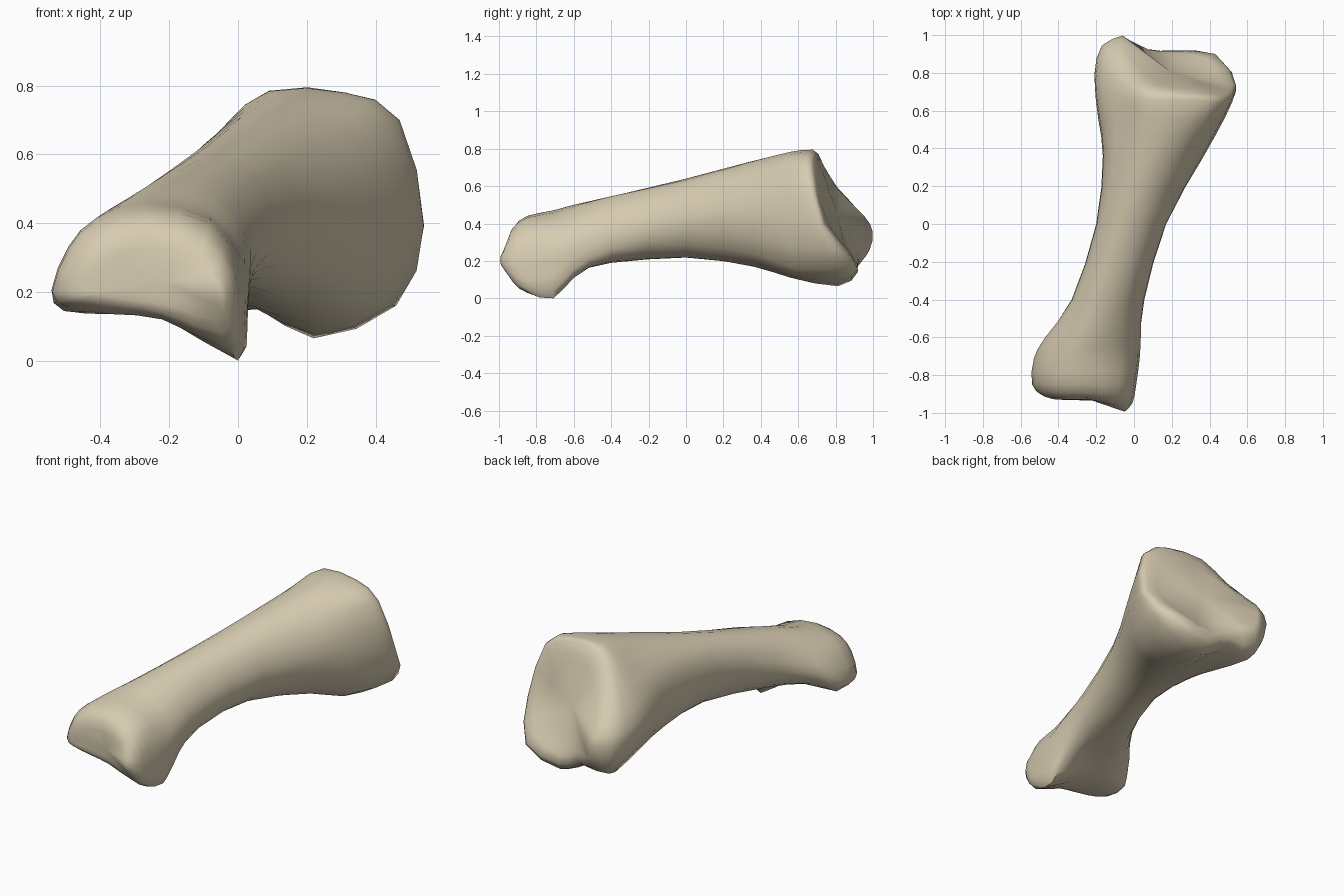
import bpy
import bmesh
from mathutils import Vector

cube = bpy.data.objects.get("Cube")
if cube:
    bpy.data.objects.remove(cube, do_unlink=True)


def cross_section(y, points, lean=0.0):
    """Ring of (x, z) points, with an optional third value shifting a point in y."""
    ring = []
    for point in points:
        x, z = point[:2]
        shift = point[2] if len(point) > 2 else 0.0
        ring.append(Vector((x, y + lean * (0.8 - z) + shift, z)))
    return ring


def spline(a, b, c, d, t):
    """Smooth curve between b and c."""
    return 0.5 * (2 * b + (c - a) * t + (2 * a - 5 * b + 4 * c - d) * t ** 2
                  + (3 * b - a - 3 * c + d) * t ** 3)


def refine_ring(ring, steps):
    count = len(ring)
    return [spline(ring[i - 1], ring[i], ring[(i + 1) % count], ring[(i + 2) % count], s / steps)
            for i in range(count) for s in range(steps)]


def refine_loft(rings, steps):
    result = []
    last = len(rings) - 1
    for i in range(last):
        four = [rings[max(0, min(last, i + k))] for k in (-1, 0, 1, 2)]
        for s in range(steps):
            result.append([spline(*group, s / steps) for group in zip(*four)])
    return result + [rings[-1]]


# Each section runs from the -x side over the top to +x and back underneath
# Small end with two knuckles
small_face = cross_section(-.93, [(-.4, .21), (-.38, .25), (-.32, .28), (-.24, .28), (-.12, .27, -.03),
                                  (-.06, .23, -.06), (-.05, .18, -.06), (-.08, .15, -.03), (-.2, .18),
                                  (-.28, .19), (-.37, .2)])
small_tip = cross_section(-.92, [(-.48, .2, .01), (-.45, .29), (-.37, .36), (-.25, .38), (-.1, .35, -.02),
                                 (-.02, .25, -.03), (-.01, .14, -.02), (-.05, .08), (-.22, .14),
                                 (-.34, .16), (-.44, .18)])
small_knuckles = cross_section(-.85, [(-.54, .2), (-.49, .33), (-.42, .4), (-.27, .44), (-.08, .4),
                                      (0, .27), (.01, .1), (-.02, .03), (-.22, .12), (-.36, .135), (-.49, .155)])
small_heel = cross_section(-.71, [(-.53, .22), (-.48, .34), (-.39, .43), (-.26, .47), (-.08, .42),
                                  (.02, .28), (.025, .12), (0, 0), (-.2, .13), (-.36, .145), (-.505, .145)])
small_neck = cross_section(-.6, [(-.47, .28), (-.42, .38), (-.34, .46), (-.24, .5), (-.08, .46),
                                 (.02, .34), (.035, .22), (0, .11), (-.17, .16), (-.3, .185), (-.42, .21)])

# Shaft
shaft_front = cross_section(-.4, [(-.33, .34), (-.31, .44), (-.26, .51), (-.18, .545), (-.06, .53),
                                  (.03, .43), (.055, .32), (.02, .22), (-.1, .19), (-.2, .2), (-.28, .24)])
shaft_middle = cross_section(0, [(-.2, .43), (-.18, .54), (-.12, .61), (-.03, .64), (.08, .61),
                                 (.15, .52), (.17, .4), (.11, .28), (.02, .22), (-.07, .23), (-.15, .28)])
shaft_back = cross_section(.36, [(-.165, .4), (-.14, .57), (-.05, .67), (.08, .735), (.22, .71),
                                 (.33, .6), (.37, .43), (.3, .24), (.15, .17), (0, .19), (-.11, .24)])

# Large end with two lobes and a leaning, hollow joint face
large_neck = cross_section(.56, [(-.19, .38), (-.15, .55), (-.04, .68), (.09, .775), (.3, .77),
                                 (.43, .69), (.48, .42), (.4, .17), (.21, .11), (.04, .16), (-.11, .2)])
large_flare = cross_section(.65, [(-.21, .36, .03), (-.17, .5), (-.04, .68), (.09, .785), (.31, .78),
                                  (.47, .7, -.03), (.54, .39, -.05), (.46, .16), (.22, .065, -.02),
                                  (.06, .15, .01), (-.12, .15, .03)], lean=.25)
large_rim = cross_section(.72, [(-.17, .35, .09), (-.14, .47, .08), (-.03, .64), (.1, .77, -.02),
                                (.31, .765, -.04), (.45, .68, -.07), (.52, .4, -.1), (.43, .2), (.21, .14),
                                (.07, .18, .01), (-.11, .19, .03)], lean=.3)
large_face = cross_section(.72, [(-.06, .36, .145), (-.06, .44, .125), (.02, .56, .04), (.13, .66, -.01),
                                 (.27, .66, -.025), (.36, .57, -.05), (.4, .42, -.08), (.34, .28, -.03),
                                 (.2, .23, -.01), (.08, .26, .04), (-.04, .26, .1)], lean=.3)

AROUND, ALONG = 2, 2
sections = [small_face, small_tip, small_knuckles, small_heel, small_neck, shaft_front,
            shaft_middle, shaft_back, large_neck, large_flare, large_rim, large_face]
loft = refine_loft([refine_ring(ring, AROUND) for ring in sections], ALONG)

mesh = bpy.data.meshes.new("bone")
bm = bmesh.new()
rings = [[bm.verts.new(p) for p in ring] for ring in loft]
count = len(rings[0])
for near, far in zip(rings, rings[1:]):
    for i in range(count):
        j = (i + 1) % count
        bm.faces.new((near[i], near[j], far[j], far[i]))

# Close both ends around a centre point
for ring, centre in ((rings[0], (-.22, -.935, .23)), (rings[-1], (.19, .81, .45))):
    tip = bm.verts.new(centre)
    for i in range(count):
        bm.faces.new((ring[i], ring[(i + 1) % count], tip))
bmesh.ops.recalc_face_normals(bm, faces=bm.faces)
bm.to_mesh(mesh)
bm.free()

bone = bpy.data.objects.new("bone", mesh)
bpy.context.collection.objects.link(bone)

# Ivory colour
ivory = bpy.data.materials.new("ivory")
ivory.use_nodes = True
colour = (.68, .6, .44, 1)
ivory.diffuse_color = colour
ivory.node_tree.nodes["Principled BSDF"].inputs["Base Color"].default_value = colour
mesh.materials.append(ivory)

bpy.ops.object.select_all(action="DESELECT")
bone.select_set(True)
bpy.context.view_layer.objects.active = bone
bpy.ops.object.shade_smooth_by_angle(angle=1.1)
